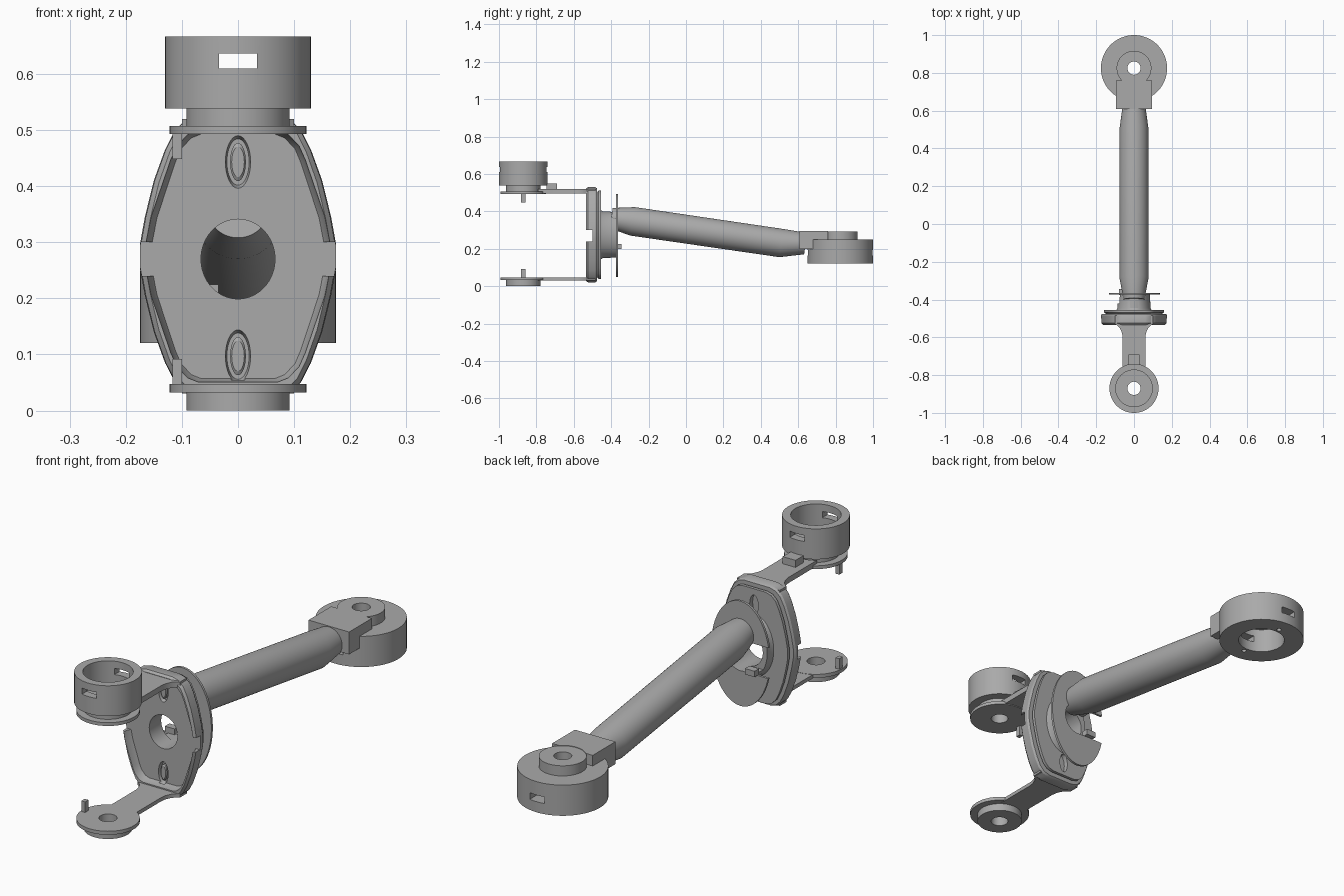
import bpy, bmesh, math
from mathutils import Vector

if "Cube" in bpy.data.objects:
    bpy.data.objects.remove(bpy.data.objects["Cube"])

grey = bpy.data.materials.new("plain_grey")
grey.diffuse_color = (0.4, 0.4, 0.4, 1)
grey.use_nodes = True
grey.node_tree.nodes["Principled BSDF"].inputs["Base Color"].default_value = grey.diffuse_color


def loft(name, rings, smooth=True):
    """Skin a list of equal-length point rings and cap both ends."""
    bm = bmesh.new()
    vs = [[bm.verts.new(p) for p in r] for r in rings]
    n = len(vs[0])
    for a, b in zip(vs, vs[1:]):
        for i in range(n):
            bm.faces.new((a[i], a[(i + 1) % n], b[(i + 1) % n], b[i]))
    bm.faces.new(vs[0])
    bm.faces.new(vs[-1])
    bmesh.ops.recalc_face_normals(bm, faces=bm.faces)
    me = bpy.data.meshes.new(name)
    bm.to_mesh(me)
    bm.free()
    me.materials.append(grey)
    ob = bpy.data.objects.new(name, me)
    bpy.context.collection.objects.link(ob)
    if smooth:
        shade(ob)
    return ob


def shade(ob):
    bpy.ops.object.select_all(action='DESELECT')
    ob.select_set(True)
    bpy.context.view_layer.objects.active = ob
    bpy.ops.object.shade_smooth_by_angle(angle=math.radians(30))


def oval(rx, ry, n=64):
    return [(rx * math.cos(2 * math.pi * i / n), ry * math.sin(2 * math.pi * i / n)) for i in range(n)]


def disc(name, y, r, z0, z1, n=64):
    """Upright cylinder centred on x = 0."""
    return loft(name, [[(a, y + b, z) for a, b in oval(r, r, n)] for z in (z0, z1)])


def front_shape(name, outline, steps, zc=0.275):
    """Outline in x/z, swept along y; steps are (y, x scale, z scale)."""
    return loft(name, [[(a * sx, y, zc + b * sz) for a, b in outline] for y, sx, sz in steps])


def box(name, x0, x1, y0, y1, z0, z1):
    return loft(name, [[(x0, y0, z), (x1, y0, z), (x1, y1, z), (x0, y1, z)] for z in (z0, z1)], False)


def cut(ob, *cutters):
    for c in cutters:
        m = ob.modifiers.new("cut", 'BOOLEAN')
        m.operation, m.object, m.solver = 'DIFFERENCE', c, 'EXACT'
        bpy.context.view_layer.objects.active = ob
        bpy.ops.object.modifier_apply(modifier=m.name)
    for c in cutters:
        bpy.data.objects.remove(c)
    shade(ob)


def mirrored(quarter):
    """Complete a quarter outline (top centre to side) into a full loop."""
    half = quarter + [(x, -z) for x, z in reversed(quarter)]
    return half + [(-x, z) for x, z in reversed(half)]


FY, RY = -0.87, 0.825   # centres of the fork eyes and of the rear housing

# Fork cup: open on top, with two slots in the wall
cup = disc("fork_cup", FY, 0.13, 0.538, 0.667, 96)
cut(cup, disc("c", FY, 0.097, 0.56, 0.7), disc("c", FY, 0.035, 0.5, 0.7, 32),
    box("c", -0.034, 0.034, -1.1, -0.6, 0.61, 0.636))
neck = disc("cup_neck", FY, 0.092, 0.505, 0.54)
cut(neck, disc("c", FY, 0.035, 0.4, 0.7, 32))
foot = disc("lower_disc", FY, 0.092, 0, 0.034)
cut(foot, disc("c", FY, 0.035, -0.1, 0.1, 32))

# Fork flanges, pegs and arms
arm_side = [(0.06, -0.80), (0.06, -0.60), (0.064, -0.575), (0.075, -0.552), (0.092, -0.535), (0.1, -0.53), (0.1, -0.485)]
arm_outline = arm_side + [(-x, y) for x, y in reversed(arm_side)]
for side, f0, f1, a0, a1, p0, p1 in (("upper", 0.493, 0.507, 0.496, 0.52, 0.448, 0.495),
                                     ("lower", 0.032, 0.047, 0.03, 0.046, 0.045, 0.092)):
    fl = disc(side + "_flange", FY, 0.122, f0, f1)
    cut(fl, disc("c", FY, 0.035, -1, 1, 32))
    arm = loft(side + "_arm", [[(x, y, z) for x, y in arm_outline] for z in (a0, a1)])
    cut(arm, disc("c", FY, 0.1, -1, 1))
    box(side + "_peg", -0.117, -0.1, FY - 0.011, FY + 0.011, p0, p1)
box("arm_stop", -0.03, 0.03, -0.745, -0.69, 0.51, 0.55)

# Yoke plate: dished front with a raised rim, side notches, bore and oval slots
yoke_outline = mirrored([(0.06, 0.254), (0.09, 0.246), (0.112, 0.225), (0.13, 0.19),
                         (0.15, 0.135), (0.166, 0.07), (0.175, 0.02)])
dish_outline = mirrored([(0.07, 0.222), (0.088, 0.215), (0.107, 0.195), (0.118, 0.17),
                         (0.152, 0.07), (0.162, 0.02)])
yoke = front_shape("yoke_plate", yoke_outline,
                   [(-0.535, 0.94, 0.97), (-0.525, 0.99, 1), (-0.485, 1, 1), (-0.476, 0.97, 0.98)])
cutters = [front_shape("c", dish_outline, [(-0.56, 1.04, 1.02), (-0.515, 1, 1), (-0.5, 0.95, 0.98)]),
           front_shape("c", oval(0.066, 0.071), [(-0.7, 1, 1), (-0.3, 1, 1)], 0.27)]
for s in (-1, 1):
    x0, x1 = sorted((s * 0.14, s * 0.3))
    cutters.append(box("c", x0, x1, -0.6, -0.5, 0.24, 0.3))
    cutters.append(front_shape("c", oval(0.022, 0.046, 32), [(-0.51, 1.1, 1.1), (-0.485, 0.9, 0.9)], 0.27 + s * 0.173))
cut(yoke, *cutters)
for s, label in ((-1, "lower"), (1, "upper")):
    front_shape(label + "_oval_boss", oval(0.014, 0.034, 32), [(-0.5, 0.8, 0.8), (-0.496, 1, 1), (-0.48, 1, 1)], 0.27 + s * 0.173)

# Flared backing plate behind the yoke
back = front_shape("backing_plate", yoke_outline, [(-0.48, 0.82, 0.88), (-0.468, 0.9, 0.93), (-0.455, 0.9, 0.93)])
back_cuts = [front_shape("c", oval(0.066, 0.071), [(-0.7, 1, 1), (-0.3, 1, 1)], 0.27)]
for s in (-1, 1):
    back_cuts.append(front_shape("c", oval(0.02, 0.042, 32), [(-0.475, 1, 1), (-0.4, 1, 1)], 0.27 + s * 0.173))
cut(back, *back_cuts)

# Oval collar and thin cover disc, both open on the left side
collar = front_shape("collar", oval(0.088, 0.125), [(-0.46, 1.08, 1.08), (-0.445, 1, 1), (-0.368, 0.95, 0.97)])
cut(collar, front_shape("c", oval(0.066, 0.071), [(-0.7, 1, 1), (-0.3, 1, 1)], 0.27),
    box("c", -0.2, 0, -0.42, -0.3, 0.2, 0.33))
cover = front_shape("cover_disc", oval(0.137, 0.222), [(-0.374, 1, 1), (-0.364, 1, 1)], 0.272)
cut(cover, front_shape("c", oval(0.066, 0.071), [(-0.7, 1, 1), (-0.3, 1, 1)], 0.27),
    box("c", -0.2, 0, -0.5, -0.3, 0.2, 0.33))
box("cover_tab", -0.08, -0.035, -0.375, -0.345, 0.2, 0.225)

# Sloping tube with tapered ends
axis = Vector((0, 1, -0.146)).normalized()
up = Vector((0, 0.146, 1)).normalized()
rings = []
for y, r, lift in ((-0.40, 0.056, 0), (-0.375, 0.06, 0), (-0.285, 0.077, 0), (0.51, 0.076, 0), (0.64, 0.058, 0.016)):
    c = Vector((0, y, 0.305 - 0.146 * y + lift))
    rings.append([c + Vector((a, 0, 0)) + up * b for a, b in oval(r, r)])
loft("sloping_tube", rings)

# Rear housing: open underneath, slotted front and back, two pin holes
housing = disc("rear_housing", RY, 0.175, 0.12, 0.25, 96)
cut(housing, disc("c", RY, 0.095, 0.0, 0.225), disc("c", RY, 0.035, 0, 0.5, 32),
    box("c", -0.034, 0.034, 0.5, 1.2, 0.165, 0.193),
    disc("c", RY + 0.113, 0.01, 0, 0.15, 16), disc("c", RY - 0.113, 0.01, 0, 0.15, 16))
boss = disc("rear_boss", RY, 0.092, 0.245, 0.293)
cut(boss, disc("c", RY, 0.035, 0, 0.5, 32))
block = box("tube_block", -0.095, 0.095, 0.608, 0.76, 0.2, 0.295)
cut(block, disc("c", RY, 0.17, 0.1, 0.248), disc("c", RY, 0.09, 0.1, 0.4))
